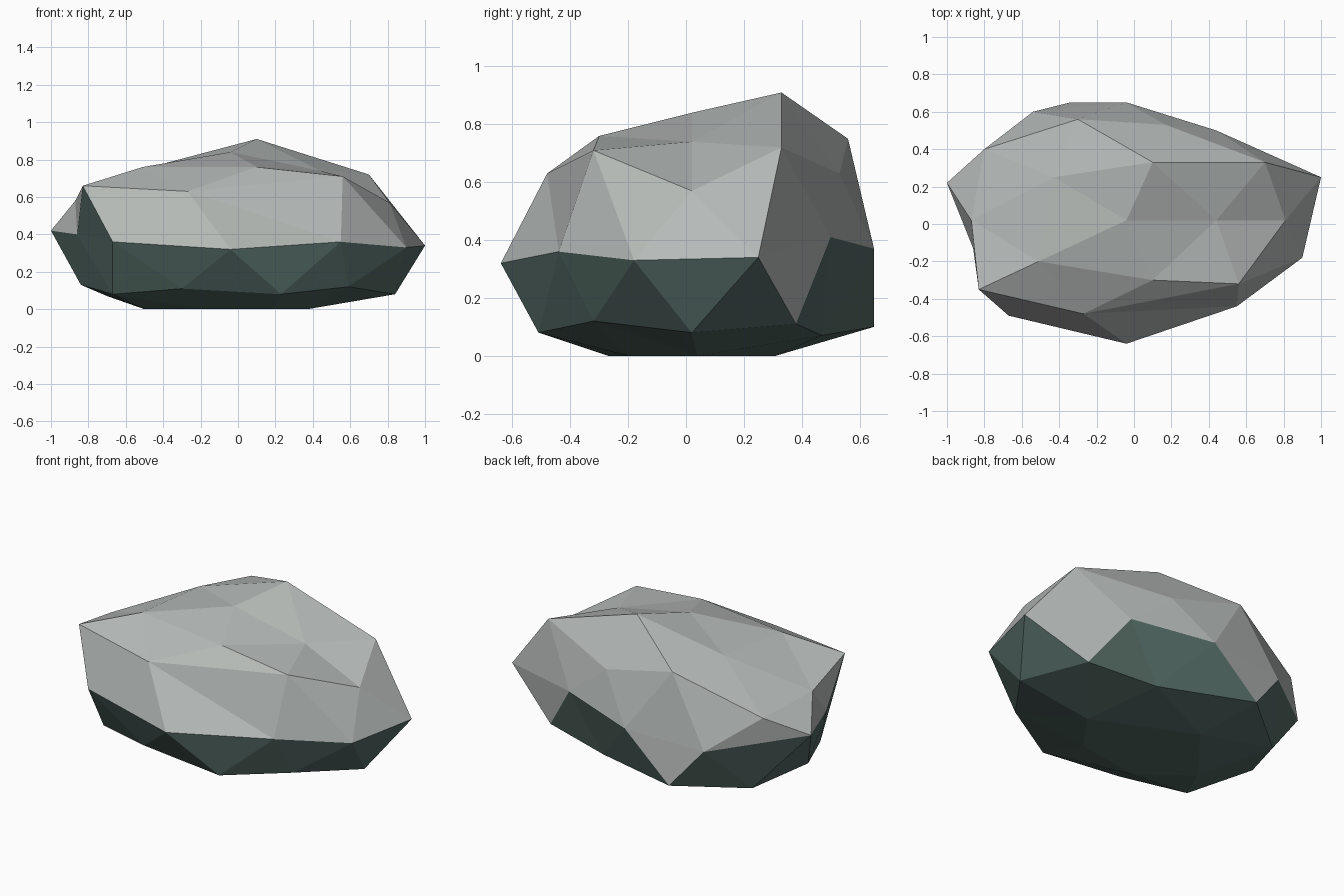
import bpy
import bmesh
from mathutils import Vector

# Remove the default cube only
default_cube = bpy.data.objects.get("Cube")
if default_cube:
    bpy.data.objects.remove(default_cube, do_unlink=True)


def make_material(name, colour):
    material = bpy.data.materials.new(name)
    material.use_nodes = True
    material.diffuse_color = colour
    shader = material.node_tree.nodes["Principled BSDF"]
    shader.inputs["Base Color"].default_value = colour
    shader.inputs["Roughness"].default_value = 0.9
    return material


# Rough cross-sections of the boulder, from the ground to the crown
base_ring = [(.37, .04, 0), (-.22, .31, 0), (-.5, -.05, 0),
             (-.2, -.27, 0), (.2, -.2, 0)]
lower_ring = [(.84, .02, .08), (.65, .38, .11), (.23, .47, .07),
              (-.34, .65, .1), (-.7, .36, .07), (-.84, .02, .13),
              (-.67, -.34, .08), (-.3, -.48, .11), (.23, -.51, .08),
              (.59, -.32, .12)]
waist_ring = [(1, .25, .34), (.44, .5, .41), (-.04, .65, .37),
              (-.54, .6, .34), (-1, .22, .42), (-.86, -.13, .4),
              (-.67, -.49, .36), (-.04, -.64, .32), (.55, -.44, .36),
              (.9, -.18, .33)]
shoulder_ring = [(.81, .02, .57), (.7, .33, .72), (.17, .53, .63),
                 (-.3, .56, .75), (-.8, .4, .54), (-.87, .02, .58),
                 (-.83, -.35, .66), (-.27, -.48, .63), (.56, -.32, .71)]
crown = [(.1, .33, .91), (-.43, .25, .77), (-.51, -.2, .76),
         (.1, -.3, .76), (-.04, .02, .84), (.44, .02, .74)]


def build_boulder(name, points, materials):
    """Wrap the points in triangles on a sphere, then pull them into shape."""
    centre = Vector((0, 0, .4))
    proportions = Vector((1, .65, .45))
    mesh_builder = bmesh.new()
    target = {}
    for point in points:
        offset = Vector(point) - centre
        direction = Vector([offset[axis] / proportions[axis] for axis in range(3)])
        vertex = mesh_builder.verts.new(direction.normalized())
        target[vertex] = Vector(point)
    bmesh.ops.convex_hull(mesh_builder, input=list(mesh_builder.verts))
    for vertex, position in target.items():
        if vertex.is_valid:
            vertex.co = position
    bmesh.ops.recalc_face_normals(mesh_builder, faces=list(mesh_builder.faces))
    mesh_builder.normal_update()

    # Faces that turn towards the ground are mossy, all others bare stone
    for face in mesh_builder.faces:
        face.smooth = False
        face.material_index = 1 if face.normal.z < -.12 else 0

    mesh = bpy.data.meshes.new(name)
    mesh_builder.to_mesh(mesh)
    mesh_builder.free()
    for material in materials:
        mesh.materials.append(material)
    boulder = bpy.data.objects.new(name, mesh)
    bpy.context.collection.objects.link(boulder)
    return boulder


stone = make_material("pale grey stone", (.46, .49, .475, 1))
underside = make_material("dark green stone", (.085, .14, .125, 1))
build_boulder("boulder",
              base_ring + lower_ring + waist_ring + shoulder_ring + crown,
              [stone, underside])
